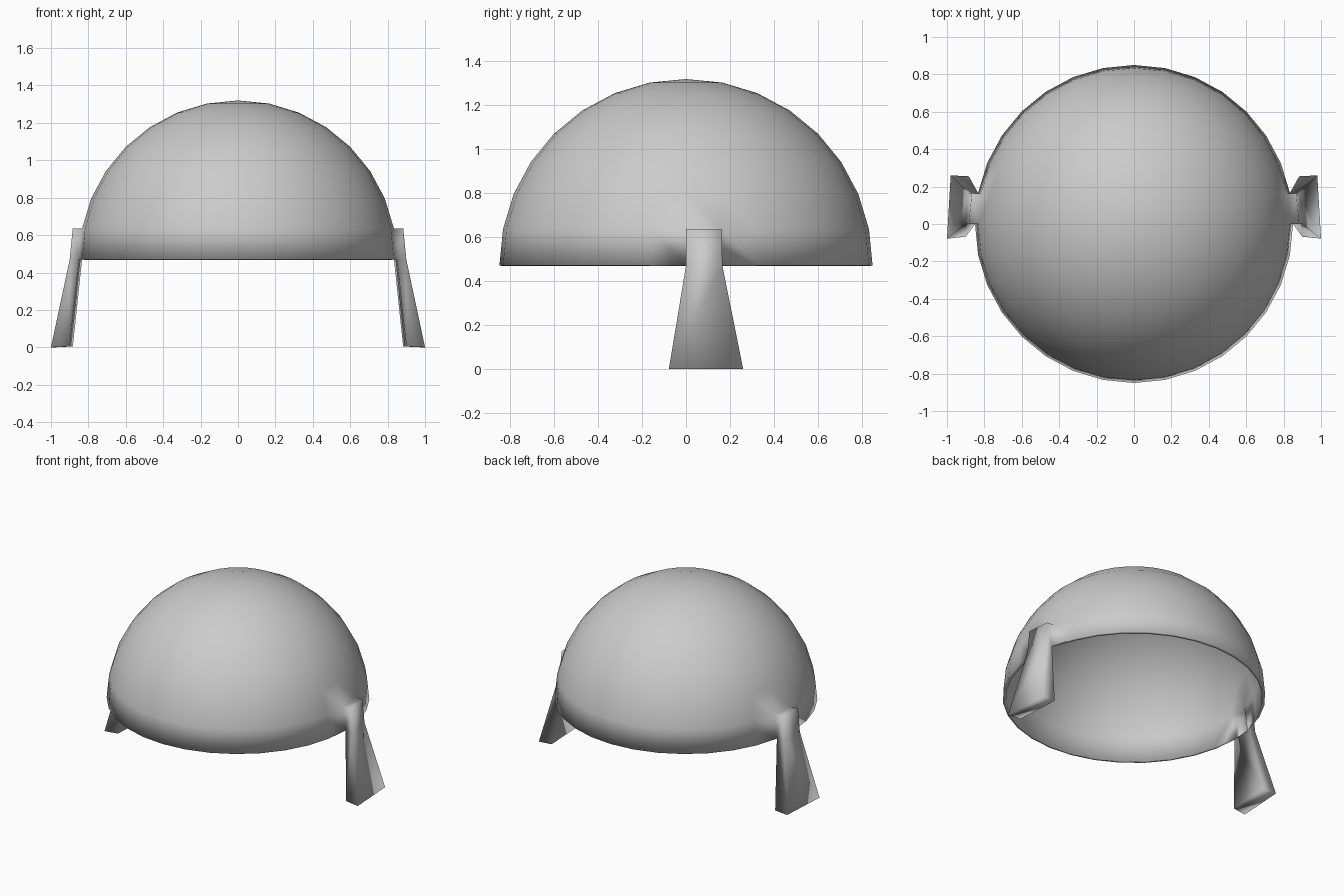
import bpy, bmesh
from mathutils import Vector

if "Cube" in bpy.data.objects:
    bpy.data.objects.remove(bpy.data.objects["Cube"])

R, BASE = 0.85, 0.47
bm = bmesh.new()

# Open hemisphere
bmesh.ops.create_uvsphere(bm, u_segments=32, v_segments=16, radius=R)
bmesh.ops.delete(bm, geom=[v for v in bm.verts if v.co.z < -0.001], context='VERTS')
bmesh.ops.translate(bm, verts=bm.verts, vec=(0, 0, BASE))


def add_leg(side):
    """Pull one dome panel outward, then draw its underside down into a foot."""
    def near(f):
        c = f.calc_center_median()
        return (c - Vector((side * 0.834, 0.082, BASE + 0.083))).length
    panel = min(bm.faces, key=near)
    vs = sorted(panel.verts, key=lambda v: v.co.z)
    low = sorted(vs[:2], key=lambda v: v.co.y)
    high = sorted(vs[2:], key=lambda v: v.co.y)
    bm.faces.remove(panel)

    # Shoulder block around the panel opening
    push = Vector((side * 0.05, 0, 0))
    out_low = [bm.verts.new(v.co + push) for v in low]
    out_high = [bm.verts.new(v.co + push) for v in high]
    bm.faces.new((out_low[0], out_low[1], out_high[1], out_high[0]))
    bm.faces.new((high[0], high[1], out_high[1], out_high[0]))
    for i in range(2):
        bm.faces.new((low[i], high[i], out_high[i], out_low[i]))

    # Flared lower leg and foot
    ring = [low[0], low[1], out_low[1], out_low[0]]
    foot = [bm.verts.new((side * x, y, z)) for x, y, z in
            ((0.90, -0.068, 0.005), (0.883, 0.255, 0.005),
             (0.98, 0.26, 0.0), (1.0, -0.078, 0.0))]
    for i in range(4):
        j = (i + 1) % 4
        bm.faces.new((ring[i], ring[j], foot[j], foot[i]))
    bm.faces.new(foot)


for side in (1, -1):
    add_leg(side)

# Outward normals
bmesh.ops.recalc_face_normals(bm, faces=bm.faces)
top = max(bm.faces, key=lambda f: f.calc_center_median().z)
if top.normal.z < 0:
    bmesh.ops.reverse_faces(bm, faces=bm.faces)
for f in bm.faces:
    f.smooth = True

mesh = bpy.data.meshes.new("dome_with_legs")
bm.to_mesh(mesh)
bm.free()
obj = bpy.data.objects.new("dome_with_legs", mesh)
bpy.context.collection.objects.link(obj)

# Thin wall, thickened inward
solid = obj.modifiers.new("wall", 'SOLIDIFY')
solid.thickness = 0.02
solid.offset = -1
